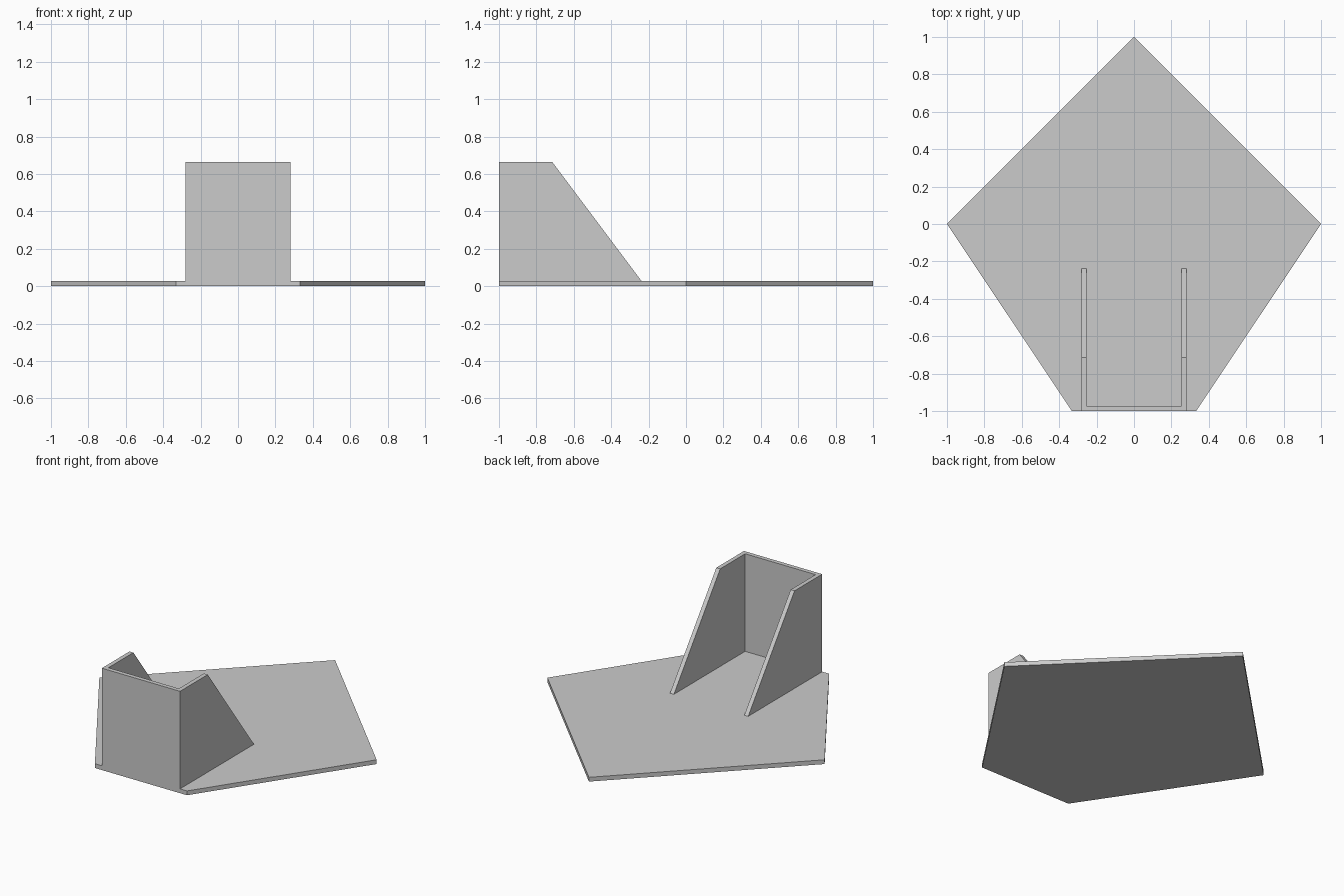
import bpy
import bmesh
from mathutils import Vector

cube = bpy.data.objects.get("Cube")
if cube:
    bpy.data.objects.remove(cube, do_unlink=True)

THICK = 0.028      # sheet thickness everywhere
HALF = 0.282       # half width of the upright holder
HEIGHT = 0.664

grey = bpy.data.materials.new("light_grey")
grey.use_nodes = True
colour = (0.6, 0.6, 0.6, 1)
grey.diffuse_color = colour
grey.node_tree.nodes["Principled BSDF"].inputs["Base Color"].default_value = colour


def slab(name, outline, direction):
    """Extrude a flat outline along a direction into a solid sheet."""
    bm = bmesh.new()
    face = bm.faces.new([bm.verts.new(p) for p in outline])
    result = bmesh.ops.extrude_face_region(bm, geom=[face], use_keep_orig=True)
    moved = [v for v in result["geom"] if isinstance(v, bmesh.types.BMVert)]
    bmesh.ops.translate(bm, verts=moved, vec=Vector(direction))
    bmesh.ops.recalc_face_normals(bm, faces=bm.faces)
    mesh = bpy.data.meshes.new(name)
    bm.to_mesh(mesh)
    bm.free()
    mesh.materials.append(grey)
    obj = bpy.data.objects.new(name, mesh)
    bpy.context.collection.objects.link(obj)
    return obj


# Five-sided base plate
base = [(0, 1), (-1, 0), (-0.332, -1), (0.332, -1), (1, 0)]
slab("base_plate", [(x, y, 0) for x, y in base], (0, 0, THICK))

# Upright front panel, fitted between the side walls
inner = HALF - THICK
panel = [(-inner, THICK), (inner, THICK), (inner, HEIGHT), (-inner, HEIGHT)]
slab("front_panel", [(x, -1, z) for x, z in panel], (0, THICK, 0))

# Sloping side walls
wall = [(-1, THICK), (-0.238, THICK), (-0.715, HEIGHT), (-1, HEIGHT)]
for name, side in (("left_wall", 1), ("right_wall", -1)):
    slab(name, [(side * HALF, y, z) for y, z in wall], (-side * THICK, 0, 0))
